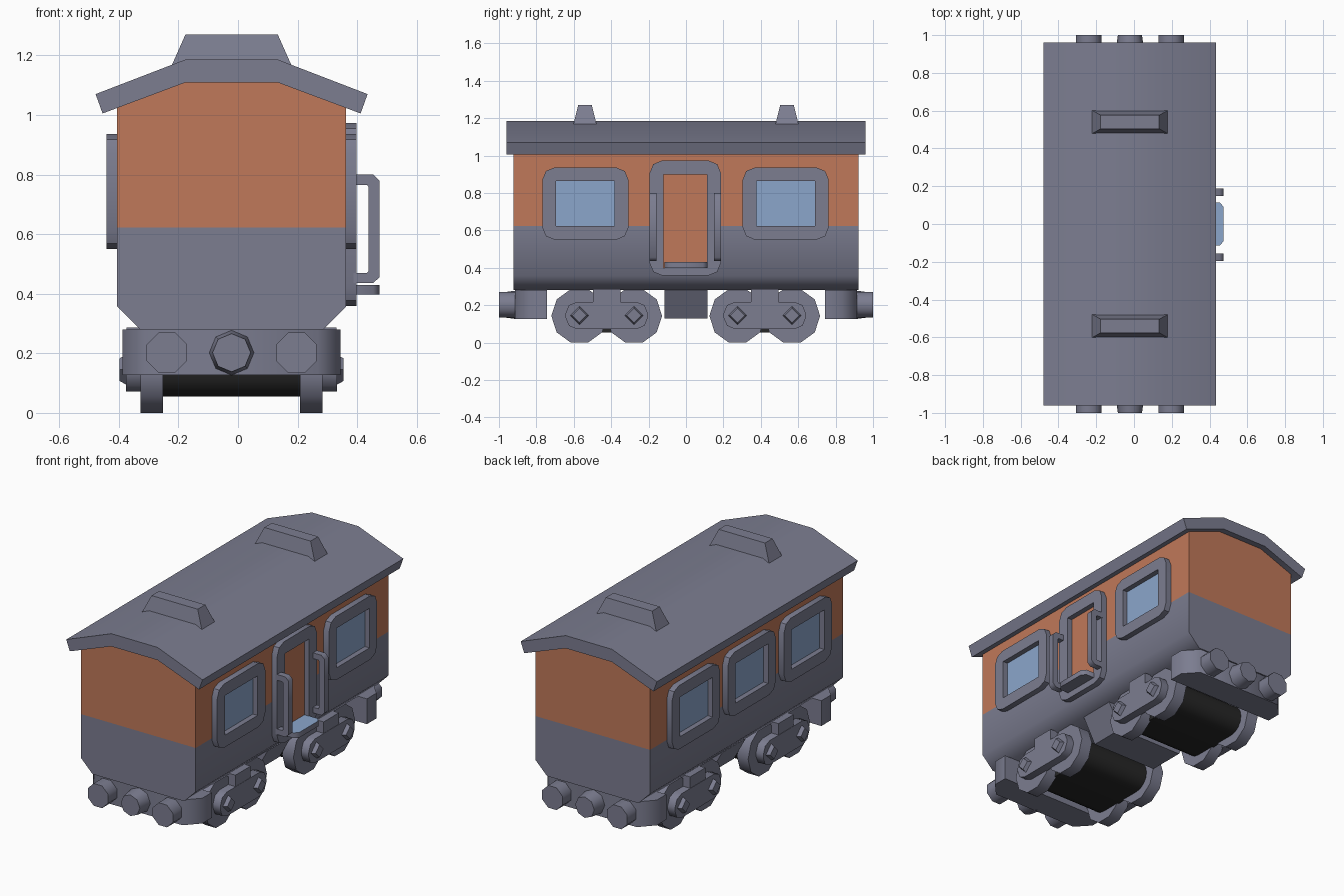
import bpy, bmesh, math

if "Cube" in bpy.data.objects:
    bpy.data.objects.remove(bpy.data.objects["Cube"])

CX = -0.0215  # carriage centre line; the door fittings stick out on one side


def material(name, rgb):
    m = bpy.data.materials.new(name)
    m.diffuse_color = (*rgb, 1)
    m.use_nodes = True
    m.node_tree.nodes["Principled BSDF"].inputs["Base Color"].default_value = m.diffuse_color
    return m


GREY = material("slate grey", (0.20, 0.205, 0.28))
ORANGE = material("burnt orange", (0.53, 0.19, 0.10))
BLUE = material("window blue", (0.26, 0.38, 0.60))
DARK = material("near black", (0.02, 0.02, 0.02))


def finish(name, bm, mats, rule=None, angle=50):
    bmesh.ops.recalc_face_normals(bm, faces=bm.faces)
    bm.normal_update()
    if rule:
        for f in bm.faces:
            f.material_index = rule(f)
    me = bpy.data.meshes.new(name)
    bm.to_mesh(me)
    bm.free()
    for m in mats:
        me.materials.append(m)
    me.shade_smooth()
    me.set_sharp_from_angle(angle=math.radians(angle))
    ob = bpy.data.objects.new(name, me)
    ob.location.x = CX
    bpy.context.collection.objects.link(ob)
    return ob


def place(axis, p, d):
    u, v = p
    return {"x": (d, u, v), "y": (u, d, v), "z": (u, v, d)}[axis]


def prism_mesh(axis, pts, a, b, pts2=None):
    """Extrude a profile along an axis; pts2 gives a tapered far end."""
    bm = bmesh.new()
    lo = [bm.verts.new(place(axis, p, a)) for p in pts]
    hi = [bm.verts.new(place(axis, p, b)) for p in (pts2 or pts)]
    bm.faces.new(lo)
    bm.faces.new(hi)
    n = len(lo)
    for i in range(n):
        j = (i + 1) % n
        bm.faces.new((lo[i], lo[j], hi[j], hi[i]))
    return bm


def prism(name, axis, pts, a, b, mat=GREY, pts2=None):
    return finish(name, prism_mesh(axis, pts, a, b, pts2), [mat])


def ngon(cu, cv, r, n, turn=0.0):
    return [(cu + r * math.cos(turn + math.tau * i / n),
             cv + r * math.sin(turn + math.tau * i / n)) for i in range(n)]


def rect(cu, cv, hu, hv):
    return [(cu - hu, cv - hv), (cu + hu, cv - hv), (cu + hu, cv + hv), (cu - hu, cv + hv)]


def rounded(cu, cv, hu, hv, r, seg=2):
    pts = []
    for k, (su, sv) in enumerate([(1, 1), (-1, 1), (-1, -1), (1, -1)]):
        for i in range(seg + 1):
            t = math.pi / 2 * (k + i / seg)
            pts.append((cu + su * (hu - r) + r * math.cos(t),
                        cv + sv * (hv - r) + r * math.sin(t)))
    return pts


def mirrored(half):
    """Close a right-hand half profile by mirroring it."""
    return half + [(-u, v) for u, v in reversed(half)]


def frame(name, outer, inner, a, b):
    """Rounded frame with a square opening, lying on a side wall."""
    out = rounded(*outer, 0.065)
    inn = [p for c in [(1, 1), (-1, 1), (-1, -1), (1, -1)]
           for p in [(inner[0] + c[0] * inner[2], inner[1] + c[1] * inner[3])] * 3]
    bm = bmesh.new()
    loops = [[bm.verts.new(place("x", p, d)) for p in pts]
             for pts, d in ((out, a), (out, b), (inn, b), (inn, a))]
    for k in range(4):
        A, B = loops[k], loops[(k + 1) % 4]
        for i in range(12):
            j = (i + 1) % 12
            bm.faces.new((A[i], A[j], B[j], B[i]))
    bmesh.ops.remove_doubles(bm, verts=bm.verts, dist=1e-5)
    finish(name, bm, [GREY], angle=40)


# Body shell: grey below, orange above the waist line
bm = prism_mesh("y", mirrored([(0.307, 0.28), (0.384, 0.357), (0.384, 1.03), (0.155, 1.115)]), -0.923, 0.923)
bmesh.ops.bisect_plane(bm, geom=bm.verts[:] + bm.edges[:] + bm.faces[:],
                       plane_co=(0, 0, 0.623), plane_no=(0, 0, 1))
finish("carriage_body", bm, [GREY, ORANGE], lambda f: int(f.calc_center_median().z > 0.624))

# Roof and roof vents
prism("roof", "y", [(-0.433, 1.005), (-0.155, 1.109), (0.155, 1.109), (0.433, 1.005),
                    (0.4565, 1.07), (0.155, 1.186), (-0.155, 1.186), (-0.4565, 1.07)], -0.961, 0.961)
for y in (-0.54, 0.54):
    prism("roof_vent", "z", rect(0, y, 0.2025, 0.063), 1.163, 1.27, pts2=rect(0, y, 0.155, 0.036))

# Windows: two on the door side, three on the other
for s, ys in ((1, (-0.538, 0.533)), (-1, (-0.538, 0, 0.533))):
    for y in ys:
        frame("window_frame", (y, 0.743, 0.23, 0.193), (y, 0.743, 0.157, 0.12), s * 0.38, s * 0.42)
        prism("window_glass", "x", rect(y, 0.743, 0.16, 0.123), s * 0.38, s * 0.388, BLUE)

# Door, step and grab handles
frame("door_frame", (-0.004, 0.666, 0.19, 0.307), (-0.004, 0.648, 0.116, 0.25), 0.38, 0.42)
prism("door_panel", "x", rect(-0.004, 0.648, 0.12, 0.253), 0.38, 0.388, ORANGE)
bm = prism_mesh("z", [(0.38, -0.115), (0.475, -0.115), (0.4965, -0.09),
                      (0.4965, 0.09), (0.475, 0.115), (0.38, 0.115)], 0.398, 0.43)
finish("door_step", bm, [GREY, BLUE], lambda f: int(f.normal.z > 0.9))
handle = [(0.41, 0.80), (0.475, 0.80), (0.4965, 0.78), (0.4965, 0.455), (0.475, 0.436), (0.41, 0.436),
          (0.41, 0.47), (0.455, 0.47), (0.46, 0.477), (0.46, 0.758), (0.455, 0.765), (0.41, 0.765)]
for y in (-0.176, 0.168):
    prism("grab_handle", "y", handle, y - 0.019, y + 0.019)

# Equipment box under the floor
prism("underfloor_box", "y", mirrored([(0.22, 0.13), (0.306, 0.285)]), -0.114, 0.114)

# End beams with buffers and a central coupler
for s in (-1, 1):
    beam = mirrored([(0.366, s * 0.742), (0.366, s * 0.833), (0.29, s * 0.915)])
    prism("end_beam", "z", beam, 0.127, 0.28)
    for x in (-0.2175, 0.2175):
        prism("buffer", "y", ngon(x, 0.202, 0.073, 8, math.pi / 8), s * 0.9, s * 1.0)
    prism("coupler", "y", ngon(0, 0.202, 0.077, 8), s * 0.9, s * 1.0, pts2=ngon(0, 0.202, 0.064, 8))

# Bogies: wheels, dark drive block, side frames and axle caps
for yc in (-0.424, 0.421):
    axles = (yc - 0.146, yc + 0.146)
    prism("bogie_core", "x", rounded(yc, 0.145, 0.236, 0.09, 0.088, 4), -0.24, 0.24, DARK)
    for s in (-1, 1):
        for y in axles:
            prism("wheel", "x", ngon(y, 0.1427, 0.15, 10), s * 0.23, s * 0.305)
            prism("axle_cap", "x", ngon(y, 0.145, 0.052, 4), s * 0.35, s * 0.376,
                  pts2=ngon(y, 0.145, 0.038, 4))
        prism("side_frame", "x", rounded(yc, 0.145, 0.22, 0.073, 0.062), s * 0.30, s * 0.354)
        prism("frame_hanger", "x", rect(yc, 0.245, 0.073, 0.042), s * 0.25, s * 0.352)
